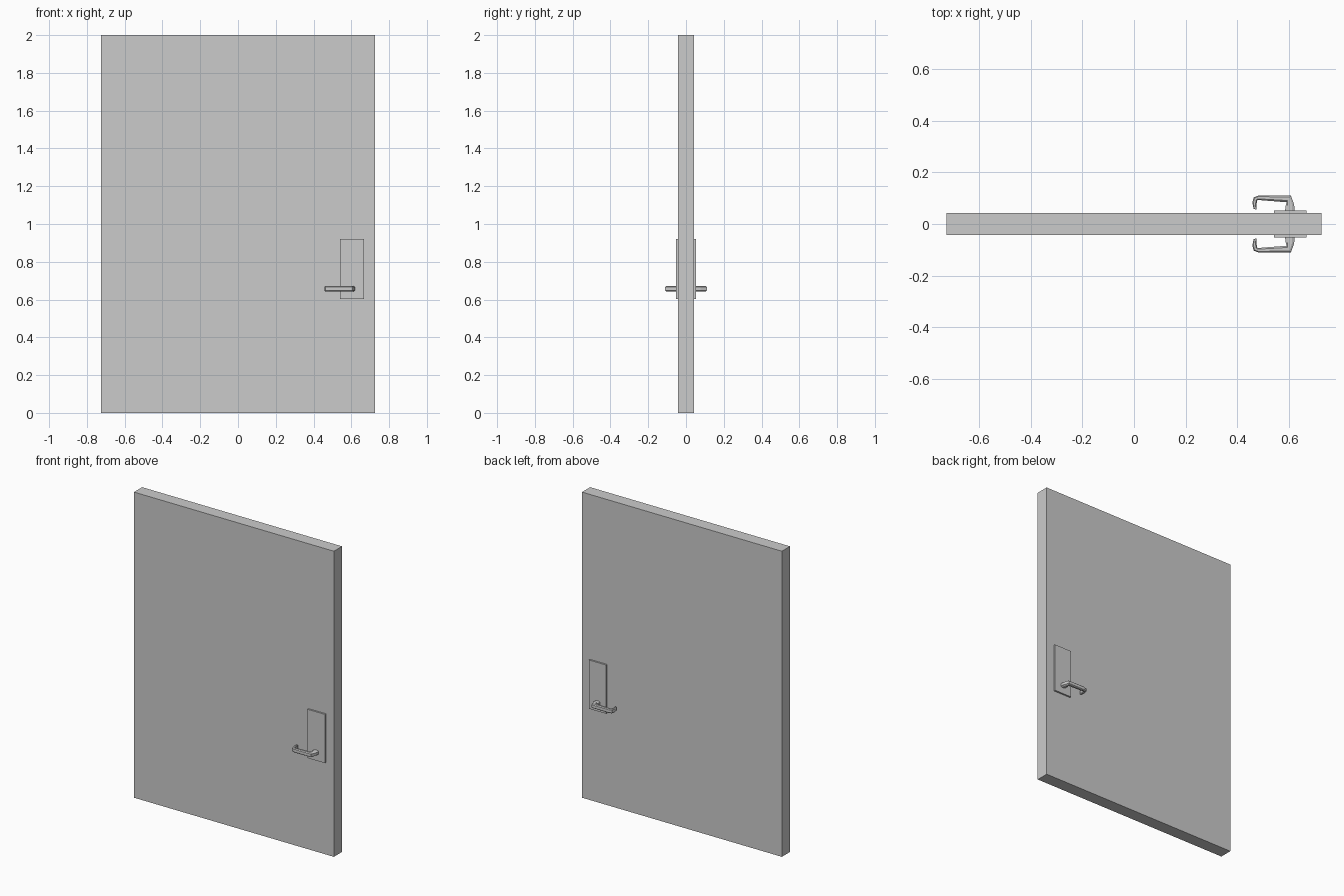
import bpy, bmesh
from mathutils import Vector

if "Cube" in bpy.data.objects:
    bpy.data.objects.remove(bpy.data.objects["Cube"])


def box(name, lo, hi):
    bm = bmesh.new()
    bmesh.ops.create_cube(bm, size=1)
    for v in bm.verts:
        v.co = [(a + b) / 2 + c * (b - a) for a, b, c in zip(lo, hi, v.co)]
    return finish(name, bm)


def finish(name, bm):
    bmesh.ops.recalc_face_normals(bm, faces=bm.faces)
    mesh = bpy.data.meshes.new(name)
    bm.to_mesh(mesh)
    bm.free()
    ob = bpy.data.objects.new(name, mesh)
    bpy.context.collection.objects.link(ob)
    return ob


# Lever handle: outer and inner edge at each station, from spindle to hooked tip
STATIONS = [
    ((0.621, 0.045), (0.583, 0.045)),
    ((0.619, 0.076), (0.586, 0.070)),
    ((0.606, 0.1105), (0.590, 0.084)),
    ((0.482, 0.1105), (0.478, 0.093)),
    ((0.463, 0.103), (0.476, 0.091)),
    ((0.457, 0.083), (0.474, 0.078)),
    ((0.463, 0.058), (0.474, 0.056)),
]
# Chamfered cross-section: (fraction from outer to inner edge, half-height factor)
SECTION = [(0, 0.65), (0.25, 1), (0.75, 1), (1, 0.65),
           (1, -0.65), (0.75, -1), (0.25, -1), (0, -0.65)]


def handle(name, side):
    bm = bmesh.new()
    rings = []
    for outer, inner in STATIONS:
        ring = []
        for t, h in SECTION:
            p = Vector(outer).lerp(Vector(inner), t)
            ring.append(bm.verts.new((p.x, side * p.y, 0.657 + 0.014 * h)))
        rings.append(ring)
    n = len(SECTION)
    for a, b in zip(rings, rings[1:]):
        for i in range(n):
            j = (i + 1) % n
            bm.faces.new((a[i], a[j], b[j], b[i]))
    bm.faces.new(rings[0])
    bm.faces.new(rings[-1])
    return finish(name, bm)


# Door slab
box("door_panel", (-0.724, -0.042, 0), (0.724, 0.042, 2))

# Lock plate and lever on each face
for label, side in (("front", -1), ("back", 1)):
    y0, y1 = sorted((side * 0.040, side * 0.053))
    box(label + "_lock_plate", (0.541, y0, 0.602), (0.667, y1, 0.921))
    handle(label + "_lever_handle", side)
